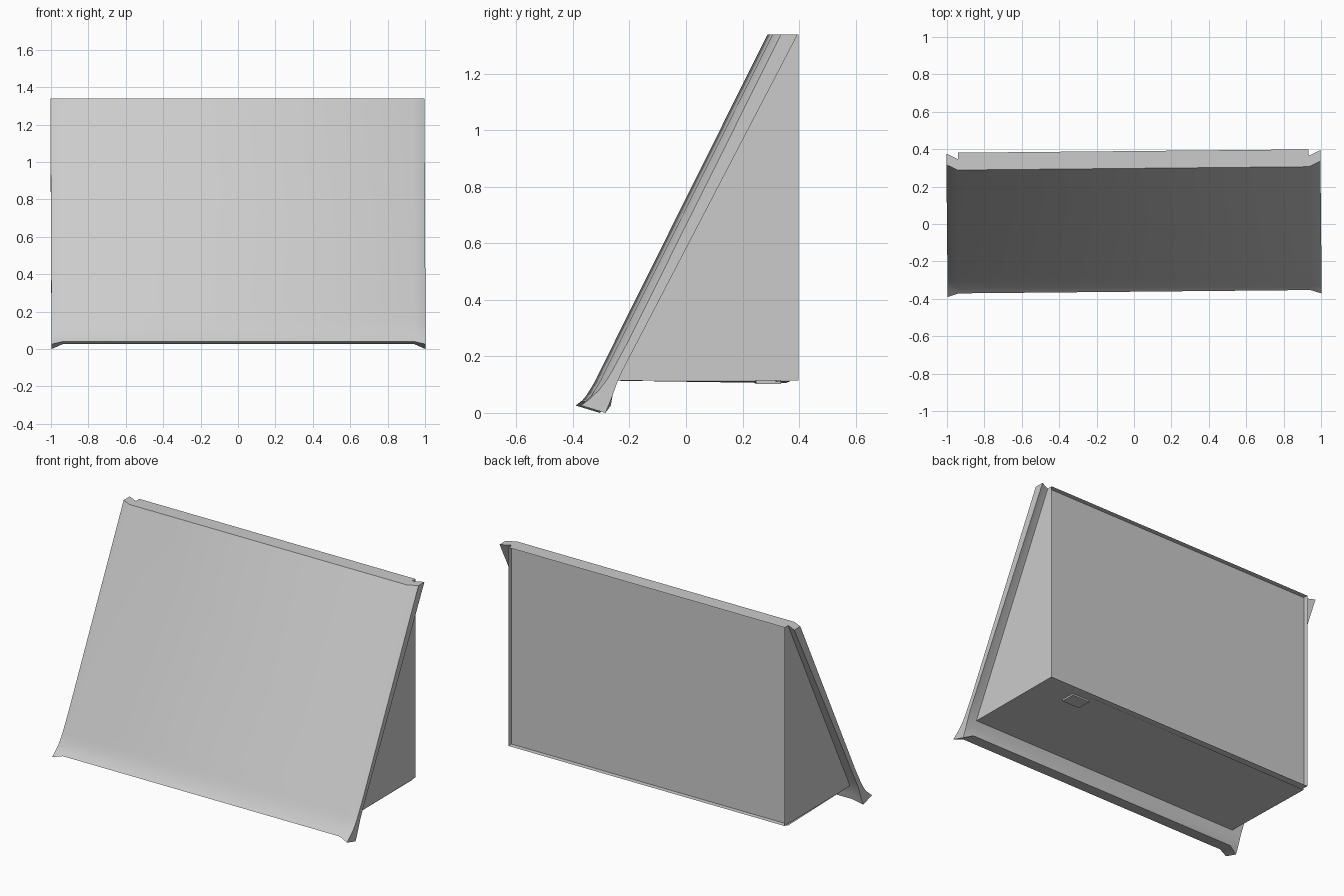
import bpy, bmesh
from math import radians

if "Cube" in bpy.data.objects:
    bpy.data.objects.remove(bpy.data.objects["Cube"])

YAW = 0.0095  # the whole model is turned very slightly about z


def make(name, verts, faces, smooth=False, fix_normals=True):
    me = bpy.data.meshes.new(name)
    me.from_pydata(verts, [], faces)
    bm = bmesh.new()
    bm.from_mesh(me)
    if fix_normals:
        bmesh.ops.recalc_face_normals(bm, faces=bm.faces)
    bm.to_mesh(me)
    bm.free()
    ob = bpy.data.objects.new(name, me)
    bpy.context.collection.objects.link(ob)
    ob.rotation_euler.z = YAW
    if smooth:
        bpy.ops.object.select_all(action='DESELECT')
        ob.select_set(True)
        bpy.context.view_layer.objects.active = ob
        bpy.ops.object.shade_smooth_by_angle(angle=radians(35))
    return ob


# Roof slab: closed (y, z) sections, flared at the eave, with edges bent back
main = [(0.2975, 1.34), (-0.245, 0.25), (-0.295, 0.15), (-0.309, 0.12), (-0.326, 0.09),
        (-0.345, 0.06), (-0.362, 0.04),
        (-0.275, 0.026), (-0.271, 0.05), (-0.266, 0.075), (-0.256, 0.11), (-0.239, 0.15),
        (-0.188, 0.25), (0.357, 1.34)]
edge = [(0.327, 1.34), (-0.216, 0.25), (-0.270, 0.15), (-0.291, 0.115), (-0.318, 0.08),
        (-0.350, 0.05), (-0.381, 0.026),
        (-0.295, 0.0), (-0.282, 0.03), (-0.270, 0.06), (-0.252, 0.11), (-0.234, 0.15),
        (-0.182, 0.25), (0.386, 1.34)]
stations = [(-1, edge), (-0.94, main), (0.94, main), (1, edge)]
n = len(main)
verts = [(x, y, z) for x, prof in stations for y, z in prof]
faces = [(s * n + i, s * n + (i + 1) % n, (s + 1) * n + (i + 1) % n, (s + 1) * n + i)
         for s in range(3) for i in range(n)]
# End caps as strips between front and back of the section
for s in (0, 3):
    faces += [(s * n + i, s * n + i + 1, s * n + n - 2 - i, s * n + n - 1 - i)
              for i in range(n // 2 - 1)]
make("roof_slab", verts, faces, smooth=True)

# Wedge body: thin side walls, floor and top strip, open at the back
W = 0.937
sec = [(-0.255, 0.115), (0.39, 0.115), (0.39, 1.34), (0.33, 1.34)]
verts = [(x, y, z) for x in (-W, W) for y, z in sec]
make("wedge_body", verts, [(0, 1, 2, 3), (7, 6, 5, 4), (0, 4, 5, 1), (3, 2, 6, 7)],
     fix_normals=False)

# Back wall set slightly inside the wedge
make("back_wall", [(-W, 0.36, 0.115), (W, 0.36, 0.115), (W, 0.36, 1.34), (-W, 0.36, 1.34)],
     [(1, 0, 3, 2)], fix_normals=False)

# Base sheet, sagging a little towards the back
make("base_sheet", [(-W, -0.24, 0.114), (W, -0.24, 0.114), (W, 0.36, 0.112), (-W, 0.36, 0.105)],
     [(0, 3, 2, 1)], fix_normals=False)

# Small plate under the floor
px, py = (0.61, 0.73), (0.24, 0.33)
verts = [(x, y, z) for z in (0.102, 0.114) for y in py for x in px]
make("floor_plate", verts, [(0, 1, 3, 2), (4, 5, 7, 6), (0, 1, 5, 4),
                            (2, 3, 7, 6), (0, 2, 6, 4), (1, 3, 7, 5)])
